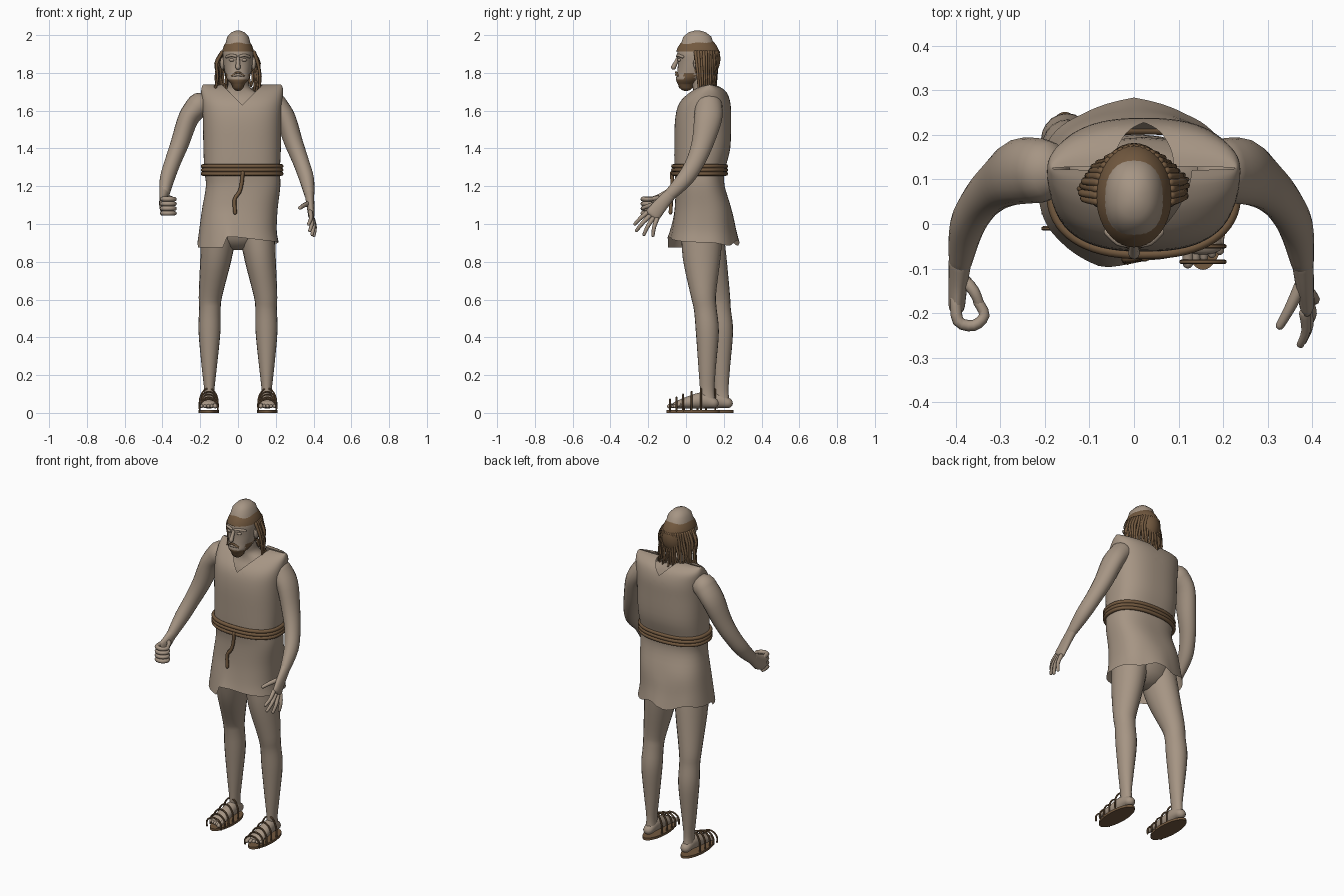
import bpy, bmesh, math, random
from math import sin, cos, pi, radians
from mathutils import Vector

random.seed(4)
if "Cube" in bpy.data.objects:
    bpy.data.objects.remove(bpy.data.objects["Cube"], do_unlink=True)


def material(name, rgb):
    mat = bpy.data.materials.new(name)
    mat.use_nodes = True
    mat.diffuse_color = (*rgb, 1)
    mat.node_tree.nodes["Principled BSDF"].inputs["Base Color"].default_value = (*rgb, 1)
    return mat


TAN = material("warm_tan", (0.38, 0.30, 0.23))
BROWN = material("dark_brown", (0.17, 0.10, 0.05))


def finish(bm, name, mat, angle=50):
    """Turn a bmesh into a smooth shaded object."""
    bmesh.ops.recalc_face_normals(bm, faces=bm.faces)
    mesh = bpy.data.meshes.new(name)
    bm.to_mesh(mesh)
    bm.free()
    mesh.materials.append(mat)
    mesh.shade_smooth()
    mesh.set_sharp_from_angle(angle=radians(angle))
    obj = bpy.data.objects.new(name, mesh)
    bpy.context.collection.objects.link(obj)
    return obj


def spline(points, steps):
    """Catmull-Rom interpolation of tuples of any length."""
    pts = [points[0], *points, points[-1]]
    out = []
    for p, q, r, s in zip(pts, pts[1:], pts[2:], pts[3:]):
        for k in range(steps):
            t = k / steps
            out.append([0.5 * (2 * b + (c - a) * t + (2 * a - 5 * b + 4 * c - d) * t ** 2
                               + (3 * b - a - 3 * c + d) * t ** 3)
                        for a, b, c, d in zip(p, q, r, s)])
    return out + [list(points[-1])]


def loft(points, sides=20, steps=4, level=False, cap=True, power=2, side=(1, 0, 0)):
    """Skin rings of (x, y, z, half width, half depth) along a smooth path."""
    rows = spline(points, steps)
    centres = [Vector(r[:3]) for r in rows]
    rings = []
    for i, row in enumerate(rows):
        axis = centres[min(i + 1, len(rows) - 1)] - centres[max(i - 1, 0)]
        axis = Vector((0, 0, 1)) if level else axis.normalized()
        rings.append((centres[i], axis, row[3], row[4]))
    if cap:
        def dome(ring, sign):
            c, axis, a, b = ring
            return [(c + axis * sign * min(a, b) * sin(t), axis, a * cos(t), b * cos(t))
                    for t in (0.5, 1.0, 1.4)]
        rings = dome(rings[0], -1)[::-1] + rings + dome(rings[-1], 1)
    bm = bmesh.new()
    loops = []
    for c, axis, a, b in rings:
        u = Vector(side)
        u = (u - axis * u.dot(axis)).normalized()
        v = axis.cross(u)
        loop = []
        for k in range(sides):
            t = 2 * pi * k / sides
            ct, st = cos(t), sin(t)
            pu = math.copysign(abs(ct) ** (2 / power), ct)
            pv = math.copysign(abs(st) ** (2 / power), st)
            loop.append(bm.verts.new(c + u * a * pu + v * b * pv))
        loops.append(loop)
    for lo, hi in zip(loops, loops[1:]):
        for k in range(sides):
            n = (k + 1) % sides
            bm.faces.new((lo[k], lo[n], hi[n], hi[k]))
    if cap:
        bm.faces.new(loops[0])
        bm.faces.new(loops[-1])
    return bm


def cord(name, path, r, mat, sides=8, tip=1.0, side=(1, 0.1, 0.05)):
    n = len(path) - 1
    pts = [(*p, r * (1 + (tip - 1) * i / n), r * (1 + (tip - 1) * i / n))
           for i, p in enumerate(path)]
    return finish(loft(pts, sides, 3, side=side), name, mat)


def ball(name, centre, size, mat):
    bm = bmesh.new()
    bmesh.ops.create_uvsphere(bm, u_segments=16, v_segments=10, radius=1)
    for v in bm.verts:
        v.co = Vector(c + p * s for c, p, s in zip(centre, v.co, size))
    return finish(bm, name, mat)


# Tunic: open shell with a V neck and an uneven hem
MID = 0.022
bm = loft([(0, .09, .90, .215, .172), (0, .09, .97, .205, .162), (.01, .09, 1.08, .20, .15),
           (.027, .075, 1.2, .197, .13), (MID, .072, 1.28, .20, .133),
           (MID, .086, 1.4, .205, .148), (MID, .09, 1.55, .208, .148),
           (MID, .10, 1.64, .213, .135), (MID, .118, 1.70, .217, .095),
           (MID, .125, 1.73, .212, .045), (MID, .125, 1.738, .205, .004)],
          sides=64, level=True, cap=False, power=2.5)
NECK = {-1: 1.63, 1: 1.67}
for apex in NECK.values():
    for s in (-1, 1):
        top = [f for f in bm.faces if f.calc_center_median().z > 1.6]
        geom = top + list({e for f in top for e in f.edges} | {v for f in top for v in f.verts})
        bmesh.ops.bisect_plane(bm, geom=geom, plane_co=(MID, 0, apex), plane_no=(s, 0, -1))
gone = []
for f in bm.faces:
    c = f.calc_center_median()
    if c.z - NECK[1 if c.y > .125 else -1] > abs(c.x - MID):
        gone.append(f)
bmesh.ops.delete(bm, geom=gone, context="FACES")
for v in bm.verts:
    t = max(0, (1.08 - v.co.z) / .18)
    if t:
        x, y = v.co.x, v.co.y
        if y < .06:
            v.co.z += t * t * (-.025 if x < -.07 else .03 - .12 * max(0, x))
            v.co.y -= t * .02 * max(0, 1 - abs(x + .07) / .1)
        else:
            v.co.z += t * .015 * sin(x * 30)
            v.co.y += t * .022 * max(0, 1 - abs(x) / .12)
finish(bm, "tunic", TAN)

# Body under the cloth
finish(loft([(MID, .09, 1.45, .17, .10), (MID, .10, 1.60, .175, .095), (.015, .105, 1.67, .13, .07),
             (.005, .095, 1.715, .066, .058), (0, .08, 1.76, .055, .055), (0, .07, 1.82, .055, .055)],
            level=True), "neck_and_chest", TAN)
finish(loft([(0, .09, .97, .17, .11), (.01, .09, 1.08, .17, .11), (MID, .08, 1.2, .15, .09)],
            level=True), "hips", TAN)

# Rope belt with a hanging end
for i in range(3):
    bm = bmesh.new()
    ring = []
    for k in range(64):
        t = 2 * pi * k / 64
        centre = Vector((MID + .208 * math.copysign(abs(cos(t)) ** .85, cos(t)),
                         .072 + .14 * math.copysign(abs(sin(t)) ** .85, sin(t)), 1.266 + .02 * i))
        out = Vector((cos(t), sin(t), 0))
        ring.append([bm.verts.new(centre + .011 * (out * cos(a) + Vector((0, 0, sin(a)))))
                     for a in (2 * pi * j / 8 for j in range(8))])
    for k in range(64):
        for j in range(8):
            a, b, m = ring[k], ring[(k + 1) % 64], (j + 1) % 8
            bm.faces.new((a[j], b[j], b[m], a[m]))
    finish(bm, "belt_cord", BROWN)
cord("belt_end", [(.025, -.075, 1.27), (.02, -.073, 1.22), (.008, -.075, 1.17),
                  (-.018, -.078, 1.13), (-.015, -.082, 1.06)], .010, BROWN)

# Head with a bearded chin
bm = loft([(0, .0, 1.738, .034, .042), (0, .015, 1.765, .057, .068), (0, .045, 1.80, .069, .092),
           (0, .055, 1.85, .077, .098), (0, .06, 1.91, .08, .106), (0, .06, 1.96, .065, .085)],
          sides=32, level=True, power=2.2)
head = finish(bm, "head", TAN)
head.data.materials.append(BROWN)
for p in head.data.polygons:
    low = p.center.z < 1.768 or (p.center.z < 1.80 and p.center.y > -.01)
    p.material_index = int(low and p.center.y < .05)
cord("nose", [(0, -.038, 1.885), (0, -.056, 1.85), (0, -.066, 1.83)], .009, TAN, tip=1.5)
cord("moustache", [(-.03, -.04, 1.785), (0, -.053, 1.803), (.03, -.04, 1.785)], .006, BROWN,
     side=(0, 0, 1))
cord("lips", [(-.02, -.045, 1.787), (0, -.052, 1.79), (.02, -.045, 1.787)], .007, TAN, side=(0, 0, 1))
for s in (-1, 1):
    cord("brow", [(s * .012, -.045, 1.888), (s * .035, -.041, 1.893), (s * .06, -.018, 1.885)],
         .008, TAN, side=(0, 0, 1))
    ball("eye", (s * .032, -.034, 1.868), (.015, .012, .009), TAN)
    ball("ear", (s * .083, .06, 1.85), (.012, .022, .034), TAN)

# Hair cap, trimmed around the face, and hanging locks
bm = bmesh.new()
bmesh.ops.create_uvsphere(bm, u_segments=40, v_segments=28, radius=1)
for v in bm.verts:
    v.co = Vector((v.co.x * .089, .062 + v.co.y * .12, 1.875 + v.co.z * .125))
bmesh.ops.bisect_plane(bm, geom=bm.verts[:] + bm.edges[:] + bm.faces[:], plane_co=(0, 0, 1.912),
                       plane_no=(0, 0, 1))
cut = [f for f in bm.faces if f.calc_center_median().z < (1.912 if f.calc_center_median().y < .05 else 1.80)]
bmesh.ops.delete(bm, geom=cut, context="FACES")
finish(bm, "hair_cap", BROWN)
for i in range(26):
    t = radians(-8 + 196 * i / 25)
    x, y = cos(t), sin(t)
    w = random.uniform(-.008, .008)
    grow = 1.12 + .18 * abs(x)
    end = random.uniform(1.685, 1.74)
    cord("hair_lock", [(x * .085, .065 + y * .105, 1.91), (x * .085 * grow + w, .07 + y * .095, 1.85),
                       (x * .087 * grow - w, .075 + y * .085, 1.78),
                       (x * .09 * grow + w, .08 + y * .075, end)], .0095, BROWN, tip=.6)

# Arms
ARM = [(.195, .12, 1.63, .065, .072), (.25, .117, 1.56, .055, .074), (.295, .088, 1.43, .049, .058),
       (.333, .05, 1.33, .043, .049), (.363, -.005, 1.24, .039, .044), (.378, -.085, 1.155, .026, .032)]
for s, label in ((1, "left_arm"), (-1, "right_arm")):
    shift = 0 if s > 0 else .012
    finish(loft([(s * (x + shift), y, z, a, b) for x, y, z, a, b in ARM]), label, TAN)

# Open left hand
finish(loft([(.378, -.08, 1.16, .025, .032), (.383, -.13, 1.105, .021, .037),
             (.388, -.175, 1.05, .017, .042)]), "left_palm", TAN)
for knuckle, tip in (((.383, -.20, 1.065), (.374, -.270, 1.00)), ((.388, -.19, 1.045), (.380, -.262, .965)),
                     ((.392, -.175, 1.03), (.392, -.222, .945)), ((.396, -.155, 1.025), (.402, -.175, .94))):
    bend = [(a + b) / 2 + d for a, b, d in zip(knuckle, tip, (.008, -.004, 0))]
    cord("left_finger", [knuckle, bend, tip], .0125, TAN, tip=.7)
cord("left_thumb", [(.378, -.13, 1.11), (.352, -.185, 1.10), (.328, -.228, 1.085)], .015, TAN, tip=.65)

# Closed right hand
finish(loft([(-.39, -.08, 1.16, .026, .032), (-.395, -.13, 1.12, .022, .042),
             (-.398, -.18, 1.098, .019, .044)]), "right_palm", TAN)
for i in range(4):
    z = 1.057 + .025 * i
    cord("right_finger", [(-.40, -.17, z), (-.395, -.218, z), (-.36, -.228, z), (-.336, -.205, z),
                          (-.35, -.175, z)], .0135, TAN, tip=.85, side=(0, 0, 1))
cord("right_thumb", [(-.388, -.12, 1.125), (-.36, -.15, 1.138), (-.345, -.185, 1.13)], .015, TAN, tip=.7)

# Legs, feet and sandals; the right leg stands further back
LEG = [(.10, .085, .97, .095, .11), (.117, .083, .82, .083, .10), (.145, .092, .63, .063, .068),
       (.149, .102, .55, .057, .06), (.151, .113, .43, .058, .061), (.152, .112, .25, .041, .047),
       (.152, .112, .12, .027, .038), (.152, .115, .06, .03, .042)]
FOOT = [(.152, .145, .052, .030, .028), (.152, .09, .066, .034, .042), (.154, .02, .056, .040, .034),
        (.155, -.05, .043, .045, .019)]
for s, label in ((1, "left"), (-1, "right")):
    def back(z):
        return 0 if s > 0 else .075 * min(1, max(0, (.97 - z) / .35))
    for part, rings in (("leg", LEG), ("foot", FOOT)):
        finish(loft([(s * x, y + back(z), z, a, b) for x, y, z, a, b in rings]),
               f"{label}_{part}", TAN)
    dy = back(0)
    for i in range(5):
        x, end = .121 + .018 * i, -.088 + .007 * i
        cord(f"{label}_toe", [(s * x, -.035 + dy, .045), (s * x, end + dy, .035)],
             .012 if i == 0 else .0095, TAN)
    bm = bmesh.new()
    bmesh.ops.create_cone(bm, cap_ends=True, segments=40, radius1=1, radius2=1, depth=.014)
    for v in bm.verts:
        v.co = Vector((s * .155 + v.co.x * .055, .037 + dy + v.co.y * .14, v.co.z + .007))
    finish(bm, f"{label}_sole", BROWN, 30)
    for y, high in ((-.085, .06), (-.05, .07), (-.015, .085), (.03, .10), (.08, .118)):
        arch = [(s * .155 - .052 * cos(t), y + dy, .012 + high * sin(t) ** .8)
                for t in (pi * k / 8 for k in range(1, 8))]
        arch = [(arch[0][0], y + dy, .012), *arch, (arch[-1][0], y + dy, .012)]
        cord(f"{label}_strap", arch, .005, BROWN, 6, side=(0, 1, 0))
